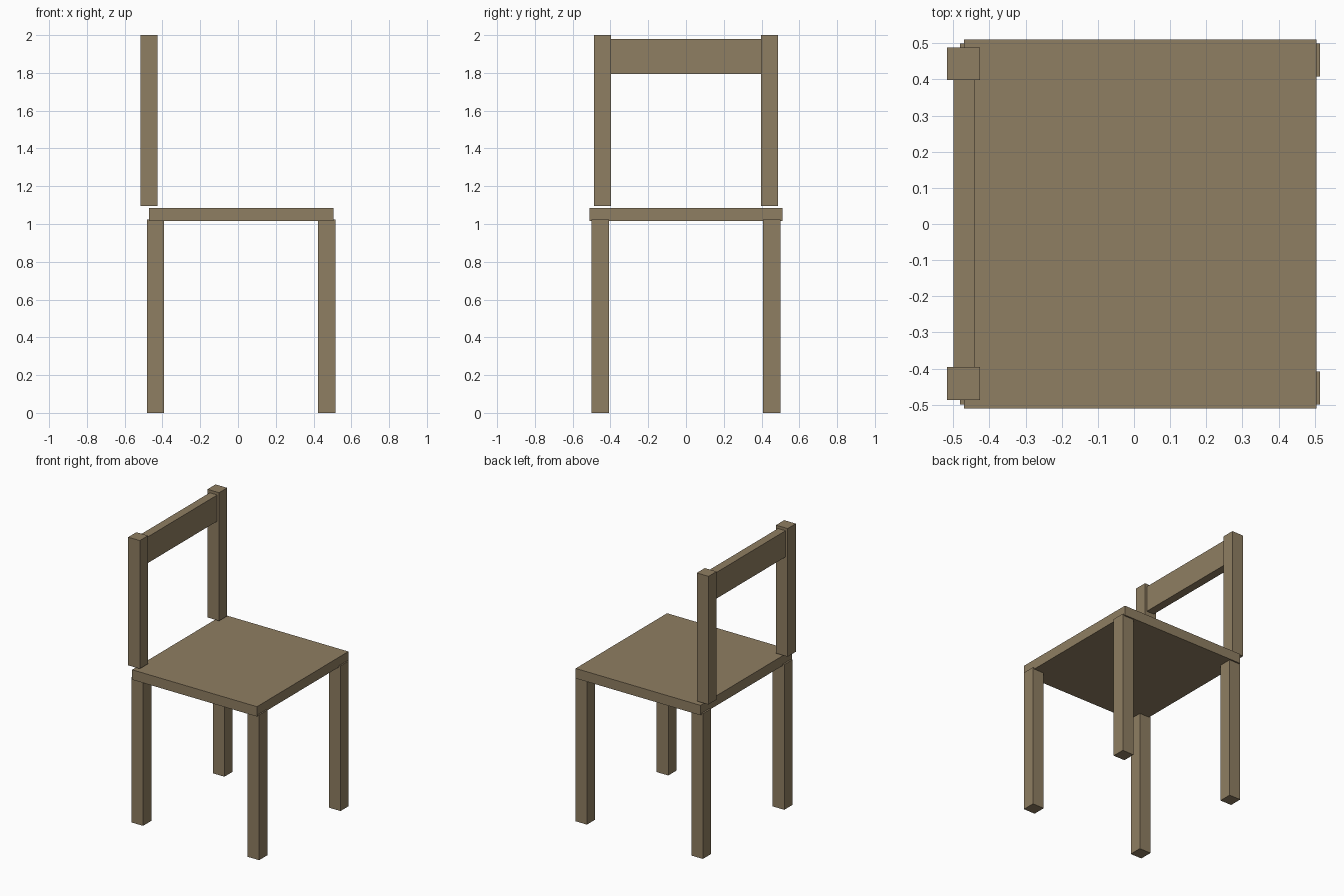
import bpy

cube = bpy.data.objects.get("Cube")
if cube:
    bpy.data.objects.remove(cube, do_unlink=True)

# Single wood colour
wood = bpy.data.materials.new("brown_wood")
wood.use_nodes = True
COLOUR = (0.275, 0.209, 0.122, 1)
wood.diffuse_color = COLOUR
wood.node_tree.nodes["Principled BSDF"].inputs["Base Color"].default_value = COLOUR


def box(name, x, y, z):
    """Add a box from its (min, max) extents on each axis."""
    spans = (x, y, z)
    bpy.ops.mesh.primitive_cube_add(size=1, location=[(a + b) / 2 for a, b in spans])
    obj = bpy.context.object
    obj.name = name
    obj.scale = [b - a for a, b in spans]
    bpy.ops.object.transform_apply(location=False, rotation=False, scale=True)
    obj.data.materials.append(wood)


# Seat board
box("seat", (-0.47, 0.505), (-0.51, 0.51), (1.015, 1.085))

# Legs and backrest posts; the backrest stands on the -x side
for side, y_leg, y_post in (("front", (-0.5, -0.408), (-0.487, -0.396)),
                            ("back", (0.408, 0.5), (0.398, 0.488))):
    box(side + "_right_leg", (-0.482, -0.392), y_leg, (0, 1.025))
    box(side + "_left_leg", (0.424, 0.515), y_leg, (0, 1.025))
    box(side + "_backrest_post", (-0.517, -0.426), y_post, (1.095, 2.0))

# Backrest rail between the posts
box("backrest_rail", (-0.5, -0.441), (-0.4, 0.4), (1.795, 1.98))
